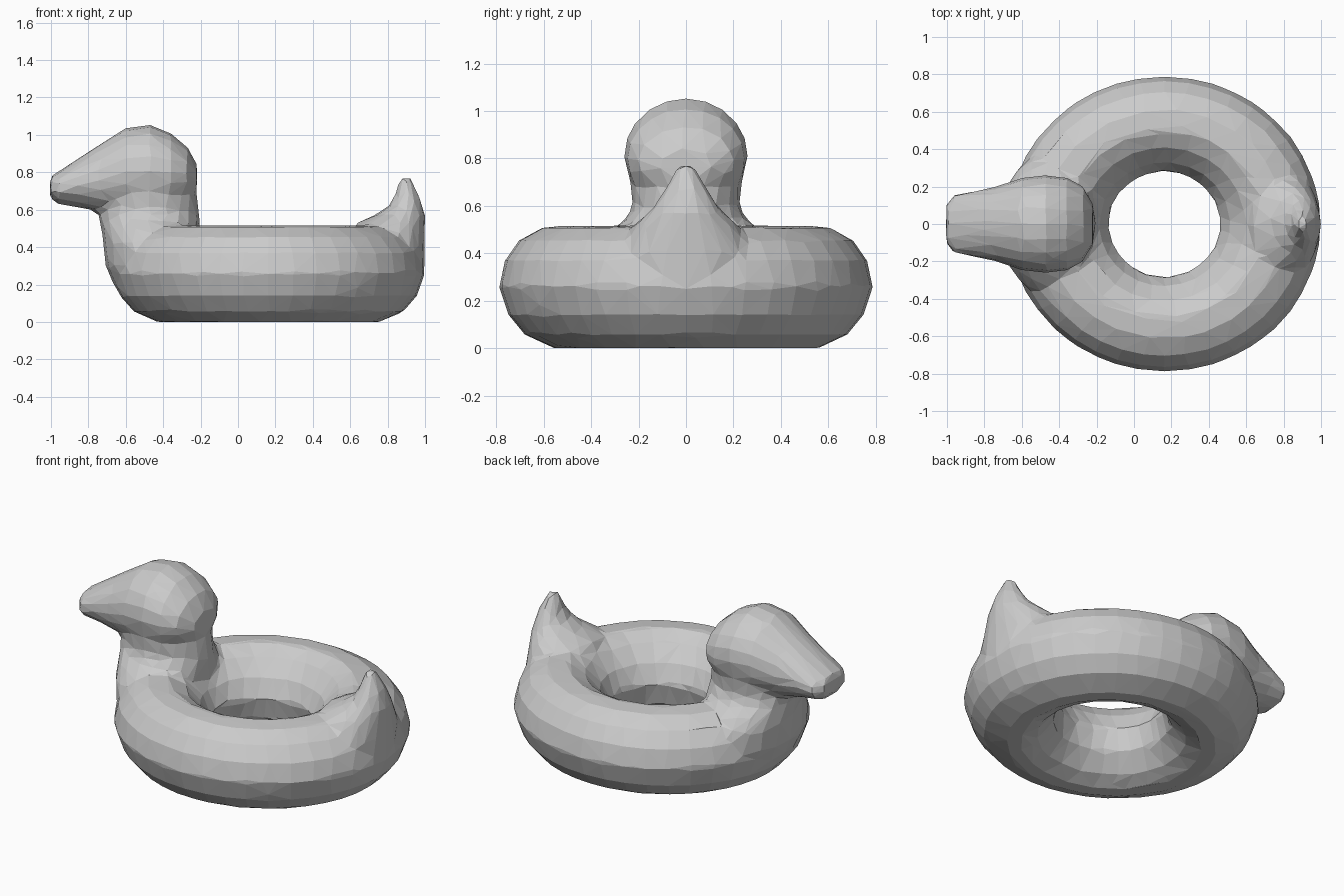
import bpy, bmesh
from math import cos, sin, tau
from mathutils import Vector

if "Cube" in bpy.data.objects:
    bpy.data.objects.remove(bpy.data.objects["Cube"])

grey = bpy.data.materials.new("plain grey")
grey.use_nodes = True
grey.diffuse_color = (0.6, 0.6, 0.6, 1)
grey.node_tree.nodes["Principled BSDF"].inputs["Base Color"].default_value = (0.6, 0.6, 0.6, 1)

bm = bmesh.new()


def skin(loops, closed):
    """Bridge equal vertex loops, then cap the ends or close the circle."""
    n = len(loops[0])
    rows = [[bm.verts.new(p) for p in loop] for loop in loops]
    faces = []
    for i in range(len(rows) if closed else len(rows) - 1):
        a, b = rows[i], rows[(i + 1) % len(rows)]
        for j in range(n):
            k = (j + 1) % n
            faces.append(bm.faces.new((a[j], a[k], b[k], b[j])))
    if not closed:
        faces += [bm.faces.new(rows[0]), bm.faces.new(rows[-1])]
    bmesh.ops.recalc_face_normals(bm, faces=faces)


def loft(sections, along_x=False, sides=20):
    """Ellipses (position, centre, half width in y, other half size) stacked along z or x."""
    loops = []
    for pos, mid, wide, deep in sections:
        loop = []
        for i in range(sides):
            a = tau * i / sides
            y, other = wide * cos(a), mid + deep * sin(a)
            loop.append(Vector((pos, y, other) if along_x else (other, y, pos)))
        loops.append(loop)
    skin(loops, False)


# Swim ring: a flat-bottomed tube swept round, slightly longer than wide
tube = [(0.56, 0), (0.68, 0.055), (0.75, 0.14), (0.79, 0.26), (0.765, 0.37),
        (0.705, 0.455), (0.61, 0.508), (0.5, 0.518), (0.41, 0.47), (0.33, 0.38),
        (0.28, 0.27), (0.31, 0.14), (0.4, 0.04), (0.48, 0)]
steps = 40
skin([[Vector((0.163 + 1.06 * r * cos(tau * i / steps), r * sin(tau * i / steps), z))
       for r, z in tube] for i in range(steps)], True)

# Broad breast and shoulders narrowing into the neck
loft([(0.1, -0.39, 0.26, 0.19), (0.2, -0.44, 0.34, 0.225), (0.3, -0.46, 0.38, 0.248),
      (0.42, -0.465, 0.37, 0.255), (0.5, -0.468, 0.31, 0.262), (0.55, -0.473, 0.25, 0.268),
      (0.6, -0.48, 0.225, 0.27), (0.75, -0.48, 0.24, 0.25)])

# Head running forward into the beak
loft([(-1.005, 0.72, 0.11, 0.06), (-0.965, 0.715, 0.158, 0.085), (-0.85, 0.745, 0.178, 0.132),
      (-0.74, 0.767, 0.2, 0.182), (-0.6, 0.805, 0.248, 0.232), (-0.47, 0.812, 0.262, 0.243),
      (-0.36, 0.8, 0.25, 0.21), (-0.27, 0.79, 0.2, 0.145), (-0.22, 0.77, 0.11, 0.07)], True)

# Upturned tail
loft([(0.25, 0.83, 0.26, 0.165), (0.4, 0.83, 0.27, 0.168), (0.52, 0.81, 0.22, 0.19),
      (0.57, 0.865, 0.16, 0.135), (0.62, 0.898, 0.12, 0.09), (0.67, 0.905, 0.09, 0.068),
      (0.72, 0.9, 0.06, 0.048), (0.77, 0.895, 0.035, 0.03)])

mesh = bpy.data.meshes.new("duck_swim_ring")
bm.to_mesh(mesh)
bm.free()
mesh.materials.append(grey)
duck = bpy.data.objects.new("duck_swim_ring", mesh)
bpy.context.collection.objects.link(duck)

# Fuse the parts into one skin, soften the joins and reduce to irregular flat facets
fuse = duck.modifiers.new("fuse", "REMESH")
fuse.mode = "VOXEL"
fuse.voxel_size = 0.022
soften = duck.modifiers.new("soften", "SMOOTH")
soften.factor = 0.5
soften.iterations = 4
facet = duck.modifiers.new("facet", "DECIMATE")
facet.ratio = 0.035

bpy.ops.object.select_all(action="DESELECT")
duck.select_set(True)
bpy.context.view_layer.objects.active = duck
bpy.ops.object.convert(target="MESH")
bpy.ops.object.shade_flat()
